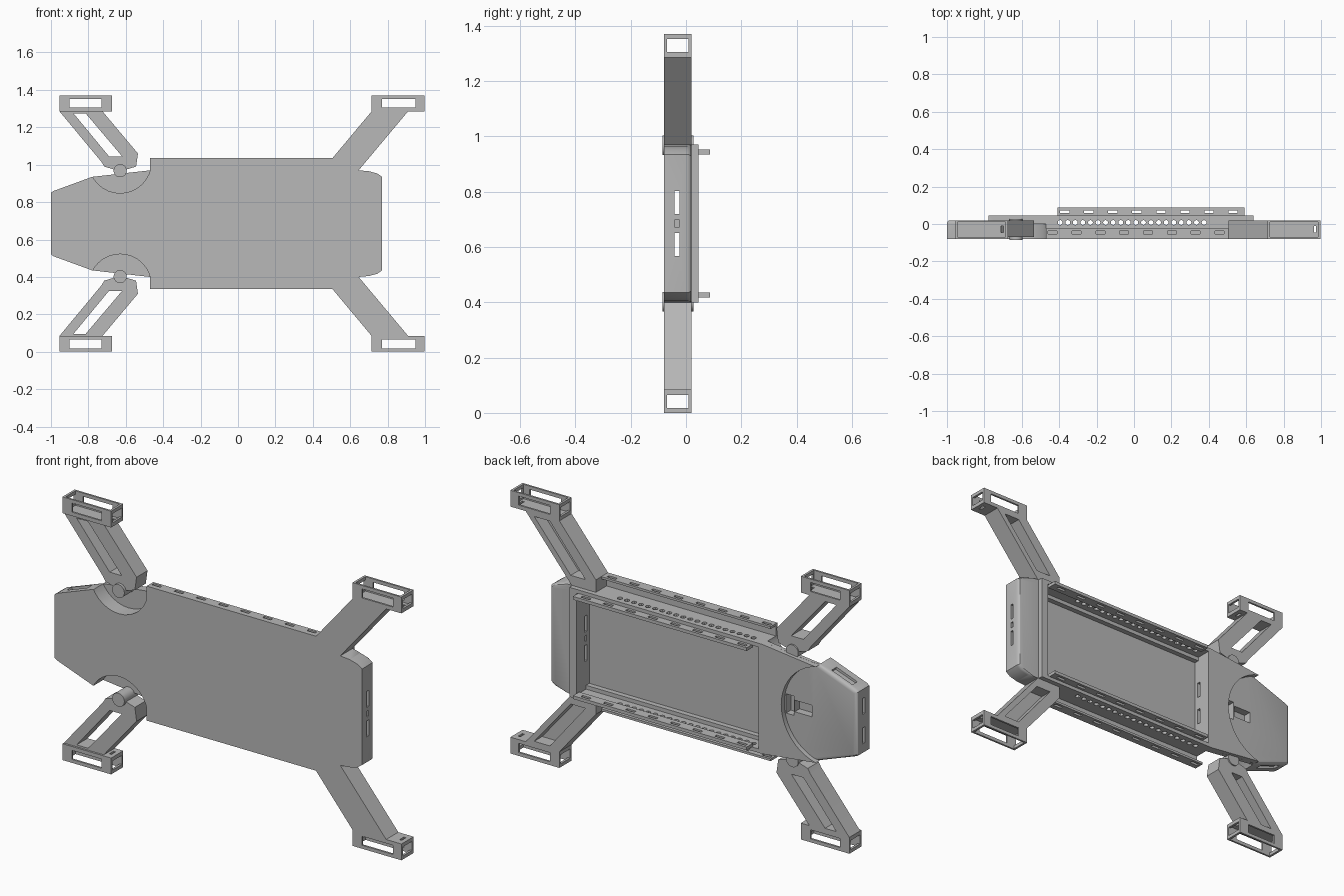
import bpy, bmesh, math
from mathutils import Matrix, Vector

if "Cube" in bpy.data.objects:
    bpy.data.objects.remove(bpy.data.objects["Cube"])

MID = 0.685                    # height of the symmetry plane
FRONT, BACK = -0.08, 0.02

grey = bpy.data.materials.new("plain_grey")
grey.use_nodes = True
grey.diffuse_color = (0.48, 0.48, 0.48, 1)
grey.node_tree.nodes["Principled BSDF"].inputs["Base Color"].default_value = (0.48, 0.48, 0.48, 1)


def finish(bm, name):
    bmesh.ops.recalc_face_normals(bm, faces=bm.faces)
    mesh = bpy.data.meshes.new(name)
    bm.to_mesh(mesh)
    bm.free()
    mesh.materials.append(grey)
    obj = bpy.data.objects.new(name, mesh)
    bpy.context.scene.collection.objects.link(obj)
    return obj


def prism(name, pts, y0, y1, s=1, round_if=None):
    """Extrude an (x, height from mid plane) outline along y; s=-1 flips it."""
    bm = bmesh.new()
    base = bm.faces.new([bm.verts.new((x, y0, MID + s * h)) for x, h in pts])
    new = bmesh.ops.extrude_face_region(bm, geom=[base])["geom"]
    for v in new:
        if isinstance(v, bmesh.types.BMVert):
            v.co.y = y1
    if round_if:
        edges = [e for e in bm.edges if all(v.co.y == e.verts[0].co.y and v.co.y > y0 + 0.01
                                            and round_if(v.co.x) for v in e.verts)]
        bmesh.ops.bevel(bm, geom=edges, offset=0.018, segments=3, profile=0.5, affect='EDGES')
    return finish(bm, name)


def box(name, x0, x1, y0, y1, h0, h1, s=1):
    return prism(name, [(x0, h0), (x1, h0), (x1, h1), (x0, h1)], y0, y1, s)


def rods(name, places, radius, depth, axis):
    """Cylinders at the given places along axis Y or Z."""
    bm = bmesh.new()
    turn = Matrix.Rotation(math.pi / 2, 4, 'X') if axis == 'Y' else Matrix()
    for p in places:
        bmesh.ops.create_cone(bm, cap_ends=True, segments=32 if axis == 'Y' else 12,
                              radius1=radius, radius2=radius, depth=depth,
                              matrix=Matrix.Translation(p) @ turn)
    return finish(bm, name)


def combine(target, parts, operation='DIFFERENCE'):
    """Apply booleans to target and throw the helper parts away."""
    for part in parts:
        part.hide_render = True
        mod = target.modifiers.new("cut", 'BOOLEAN')
        mod.operation, mod.solver, mod.object = operation, 'EXACT', part
    graph = bpy.context.evaluated_depsgraph_get()
    mesh = bpy.data.meshes.new_from_object(target.evaluated_get(graph))
    target.modifiers.clear()
    target.data = mesh
    for part in parts:
        bpy.data.objects.remove(part)


def mirrored(half):
    return half + [(x, -h) for x, h in reversed(half)]


# Main hull with tapered nose and rounded end cap
hull = prism("main_hull", mirrored([(-1, 0.165), (-0.985, 0.175), (-0.78, 0.25), (-0.47, 0.285),
                                    (0.645, 0.285), (0.70, 0.28), (0.745, 0.268), (0.77, 0.25)]),
             FRONT, BACK, round_if=lambda x: x < -0.77 or x > 0.69)

# Raised back plate with a circular bite toward the nose
bite = [(-0.836 + 0.256 * math.cos(a), 0.256 * math.sin(a))
        for a in [math.radians(-77 + 154 * i / 20) for i in range(21)]]
back_plate = prism("back_plate", bite + [(-0.47, 0.285), (0.64, 0.285), (0.64, -0.285), (-0.47, -0.285)],
                   0.0, 0.045)
combine(hull, [back_plate], 'UNION')

# Round pockets for the swinging arms
combine(hull, [rods("pocket", [(-0.63, -0.06, MID + s * 0.33)], 0.167, 0.12, 'Y') for s in (1, -1)])

# Wide front plate and the two fixed arms
adds = [box("front_plate", -0.47, 0.506, FRONT, -0.068, -0.35, 0.35)]
for s in (1, -1):
    adds.append(prism("fixed_arm", [(0.505, 0.35), (0.715, 0.601), (0.91, 0.601),
                                    (0.645, 0.285), (0.645, 0.26), (0.505, 0.26)], FRONT, BACK, s))
combine(hull, adds, 'UNION')

# Device bay, vent holes, end slots, latch recess, nose windows, arm channels
cuts = [box("bay", -0.45, 0.60, -0.062, 0.1, -0.265, 0.265),
        rods("vents", [(-0.395 + i * 0.0405, 0.008, MID) for i in range(20)], 0.013, 0.68, 'Z'),
        box("latch", -0.74, -0.64, -0.02, 0.1, -0.03, 0.03),
        box("latch_cross", -0.635, -0.59, -0.02, 0.1, -0.05, 0.05),
        box("port", 0.55, 0.9, -0.04, -0.026, -0.015, 0.015)]
for s in (1, -1):
    cuts.append(box("end_slot", -1.1, 0.9, -0.042, -0.024, 0.035, 0.118, s))
    cuts.append(prism("nose_window", [(-0.95, 0.175), (-0.83, 0.217), (-0.85, 0.265), (-0.97, 0.22)],
                      -0.045, -0.005, s))
    cuts.append(prism("arm_channel", [(0.565, 0.335), (0.77, 0.585), (0.86, 0.585), (0.65, 0.335)],
                      -0.045, 0.1, s))
combine(hull, cuts)


# Hollow open-ended foot with a window in every wall
def foot(name, x0, x1, w0, w1, s):
    body = box(name, x0, x1, FRONT, BACK, 0.6, 0.685, s)
    combine(body, [box("hollow", x0 + 0.012, x1 - 0.012, FRONT + 0.01, BACK - 0.01, 0.61, 0.8, s),
                   box("long_window", w0, w1, -0.2, 0.2, 0.62, 0.667, s),
                   box("end_window", x0 - 0.1, x1 + 0.1, -0.068, 0.009, 0.62, 0.667, s),
                   box("floor_slot", x1 - 0.035, x1 - 0.023, -0.045, -0.01, 0.5, 0.7, s)])


for s, place in ((1, "upper"), (-1, "lower")):
    foot(place + "_fixed_foot", 0.715, 0.997, 0.77, 0.95, s)
    foot(place + "_swing_foot", -0.955, -0.675, -0.9, -0.73, s)

    # Swinging arm: two struts around an open gap
    arm = prism(place + "_swing_arm", [(-0.955, 0.601), (-0.73, 0.33), (-0.715, 0.305), (-0.665, 0.29),
                                       (-0.595, 0.29), (-0.545, 0.305), (-0.535, 0.375), (-0.725, 0.601)],
                -0.07, BACK, s)
    combine(arm, [prism("gap", [(-0.88, 0.59), (-0.69, 0.36), (-0.62, 0.36), (-0.815, 0.59)], -0.2, 0.2, s)])
    rods(place + "_pivot_pin", [(-0.63, -0.029, MID + s * 0.283)], 0.035, 0.112, 'Y')

    # Slotted lip on the outer edge of the front plate
    lip = box(place + "_outer_lip", -0.47, 0.505, -0.0795, -0.025, 0.338, 0.35, s)
    combine(lip, [box("slot", x - 0.024, x + 0.024, -0.053, -0.038, 0.3, 0.4, s)
                  for x in [-0.435 + i * 0.1275 for i in range(8)]])

    # Slotted rail standing on the back
    rail = box(place + "_back_rail", -0.41, 0.59, 0.035, 0.087, 0.25, 0.267, s)
    combine(rail, [box("slot", x - 0.025, x + 0.025, 0.058, 0.073, 0.2, 0.3, s)
                   for x in [-0.37 + i * 0.1285 for i in range(8)]])

    # Inner ledge along the bay
    box(place + "_bay_ledge", -0.45, 0.60, -0.062, -0.035, 0.245, 0.266, s)

# Smooth the round surfaces and keep hard edges
bpy.ops.object.select_all(action='DESELECT')
for obj in bpy.context.scene.objects:
    if obj.type == 'MESH':
        obj.select_set(True)
        bpy.context.view_layer.objects.active = obj
bpy.ops.object.shade_smooth_by_angle(angle=math.radians(30))
